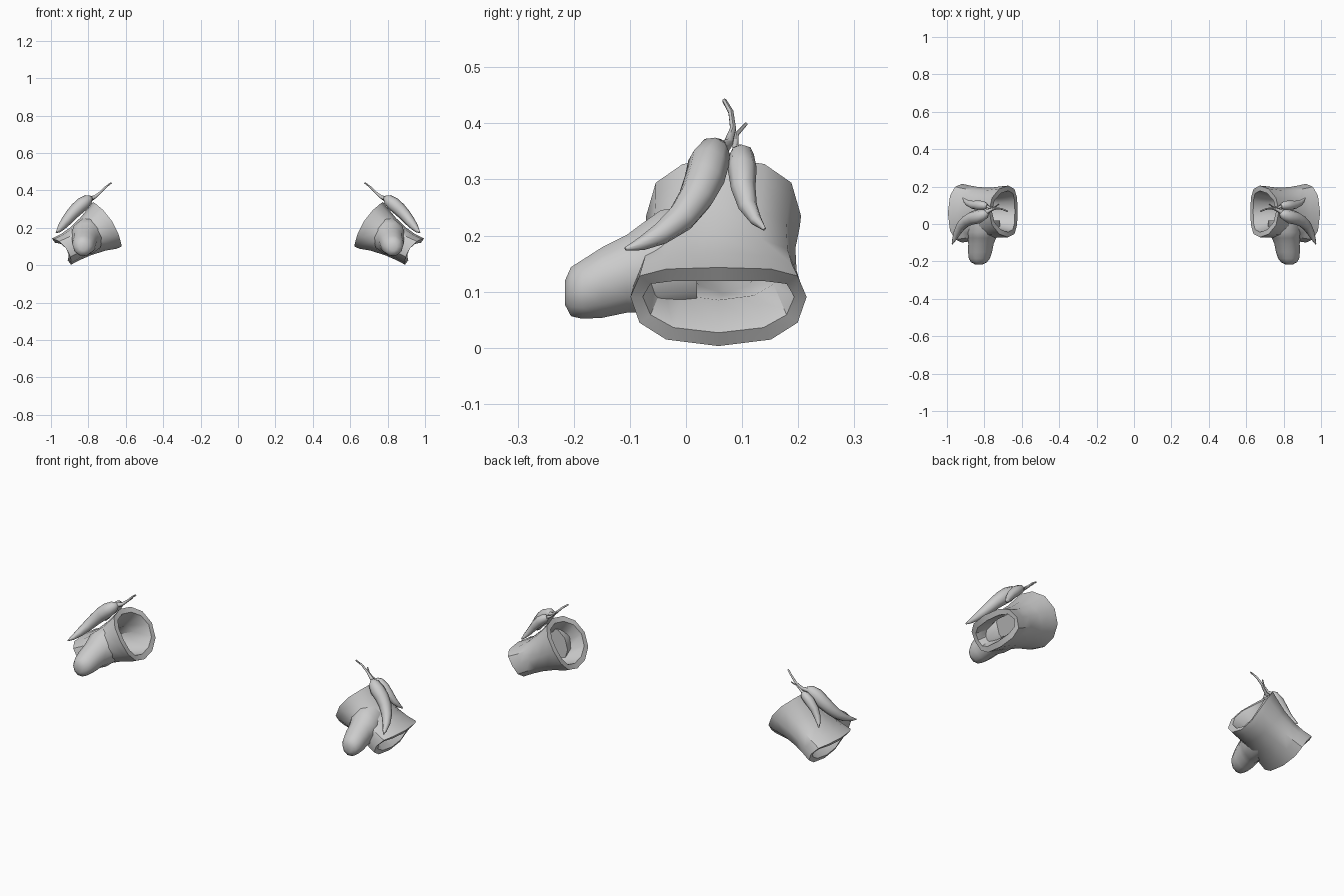
import bpy, bmesh, math
from mathutils import Vector

if "Cube" in bpy.data.objects:
    bpy.data.objects.remove(bpy.data.objects["Cube"])

grey = bpy.data.materials.new("light_grey")
grey.diffuse_color = (0.6, 0.6, 0.6, 1)
grey.use_nodes = True
grey.node_tree.nodes["Principled BSDF"].inputs["Base Color"].default_value = grey.diffuse_color


def loft(name, rings, closed=False, caps=True, angle=40):
    """Skin a list of point rings, mirror it to the other hand and smooth it."""
    bm = bmesh.new()
    loops = [[bm.verts.new(p) for p in r] for r in rings]
    n = len(loops[0])
    pairs = list(zip(loops, loops[1:]))
    if closed:
        pairs.append((loops[-1], loops[0]))
    for a, b in pairs:
        for i in range(n):
            j = (i + 1) % n
            bm.faces.new((a[i], a[j], b[j], b[i]))
    if caps and not closed:
        bm.faces.new(loops[0])
        bm.faces.new(loops[-1])
    bmesh.ops.recalc_face_normals(bm, faces=bm.faces[:])
    me = bpy.data.meshes.new(name)
    bm.to_mesh(me)
    bm.free()
    ob = bpy.data.objects.new(name, me)
    bpy.context.collection.objects.link(ob)
    me.materials.append(grey)
    bpy.ops.object.select_all(action='DESELECT')
    ob.select_set(True)
    bpy.context.view_layer.objects.active = ob
    bpy.ops.object.shade_smooth_by_angle(angle=math.radians(angle))
    mod = ob.modifiers.new("other_hand", 'MIRROR')
    mod.use_mirror_merge = False
    return ob


def cuff_ring(top, bottom, yc, yr, su=1.0, sy=1.0, power=1.0, push=0.0, saddle=0.03, n=12):
    """Cross-section of the hand between a top and a bottom (x, z) point."""
    t, b = Vector((top[0], 0, top[1])), Vector((bottom[0], 0, bottom[1]))
    c, u = (t + b) / 2, (t - b) / 2
    axis = Vector((u.z, 0, -u.x)).normalized()      # towards the fingers
    pts = []
    for i in range(n):
        a = 2 * math.pi * i / n
        ca, sa = math.cos(a), math.sin(a)
        cu = math.copysign(abs(ca) ** power, ca)
        cy = math.copysign(abs(sa) ** power, sa)
        p = c + u * cu * su + axis * (push - saddle * sa * sa)
        p.y = yc + yr * cy * sy
        pts.append(p)
    return pts


def tube(name, path, sides=8):
    """Round tapering tube through (x, y, z, radius) points."""
    pts = [Vector(p[:3]) for p in path]
    rings = []
    for i, p in enumerate(pts):
        d = (pts[min(i + 1, len(pts) - 1)] - pts[max(i - 1, 0)]).normalized()
        s = d.cross(Vector((0, 1, 0))).normalized()
        w = d.cross(s)
        rings.append([p + (s * math.cos(k * 2 * math.pi / sides)
                           + w * math.sin(k * 2 * math.pi / sides)) * path[i][3]
                      for k in range(sides)])
    return loft(name, rings, angle=60)


# Hand sleeve: outer skin from wrist to knuckles, then back through the inside
wrist = ((.775, .338), (.622, .10), .067, .138)
knuckle = ((.995, .143), (.893, .003), .058, .157)
sleeve = [
    cuff_ring(*wrist, power=.92),
    cuff_ring((.795, .312), (.65, .088), .066, .137, power=.92),
    cuff_ring((.845, .252), (.71, .078), .061, .134, power=.9, saddle=.02),
    cuff_ring((.90, .20), (.79, .052), .056, .141, power=.85, saddle=.02),
    cuff_ring((.945, .168), (.845, .028), .056, .149, power=.8, saddle=.025),
    cuff_ring(*knuckle, power=.75),
    cuff_ring(*knuckle, su=.66, sy=.86, power=.75),
    cuff_ring(*knuckle, su=.5, sy=.7, power=.8, push=-.08),
    cuff_ring(*wrist, su=.62, sy=.62, push=.09),
    cuff_ring(*wrist, su=.8, sy=.8, power=.92),
]
loft("hand_sleeve", sleeve, closed=True)

# Thumb stub, rounded at the end
thumb = [(.02, .80, .16, .085, .10), (-.045, .808, .152, .088, .098),
         (-.075, .813, .143, .076, .085), (-.105, .818, .132, .068, .073),
         (-.15, .823, .116, .064, .066), (-.185, .827, .104, .056, .055),
         (-.205, .829, .10, .042, .046), (-.216, .83, .098, .02, .022)]
loft("thumb", [[(x + rx * math.cos(k * math.pi / 5), y, z + rz * math.sin(k * math.pi / 5))
                for k in range(10)] for y, x, z, rx, rz in thumb], angle=60)

# Large pepper and its curled stem
tube("large_pepper", [(.785, .062, .362, .012), (.80, .052, .352, .028),
                      (.83, .04, .328, .037), (.862, .033, .30, .036),
                      (.893, .018, .268, .032), (.922, -.008, .232, .027),
                      (.945, -.045, .203, .02), (.96, -.08, .185, .012),
                      (.972, -.108, .176, .003)])
tube("large_stem", [(.795, .062, .355, .014), (.765, .076, .365, .009),
                    (.735, .084, .39, .006), (.705, .08, .42, .005),
                    (.677, .068, .441, .004)], 6)

# Small pepper and its curled stem
tube("small_pepper", [(.785, .096, .352, .012), (.80, .099, .344, .022),
                      (.83, .10, .32, .026), (.862, .102, .285, .022),
                      (.885, .11, .252, .017), (.903, .124, .228, .011),
                      (.915, .14, .211, .003)])
tube("small_stem", [(.795, .096, .347, .011), (.77, .088, .358, .006),
                    (.745, .09, .38, .004), (.722, .107, .399, .003)], 6)
